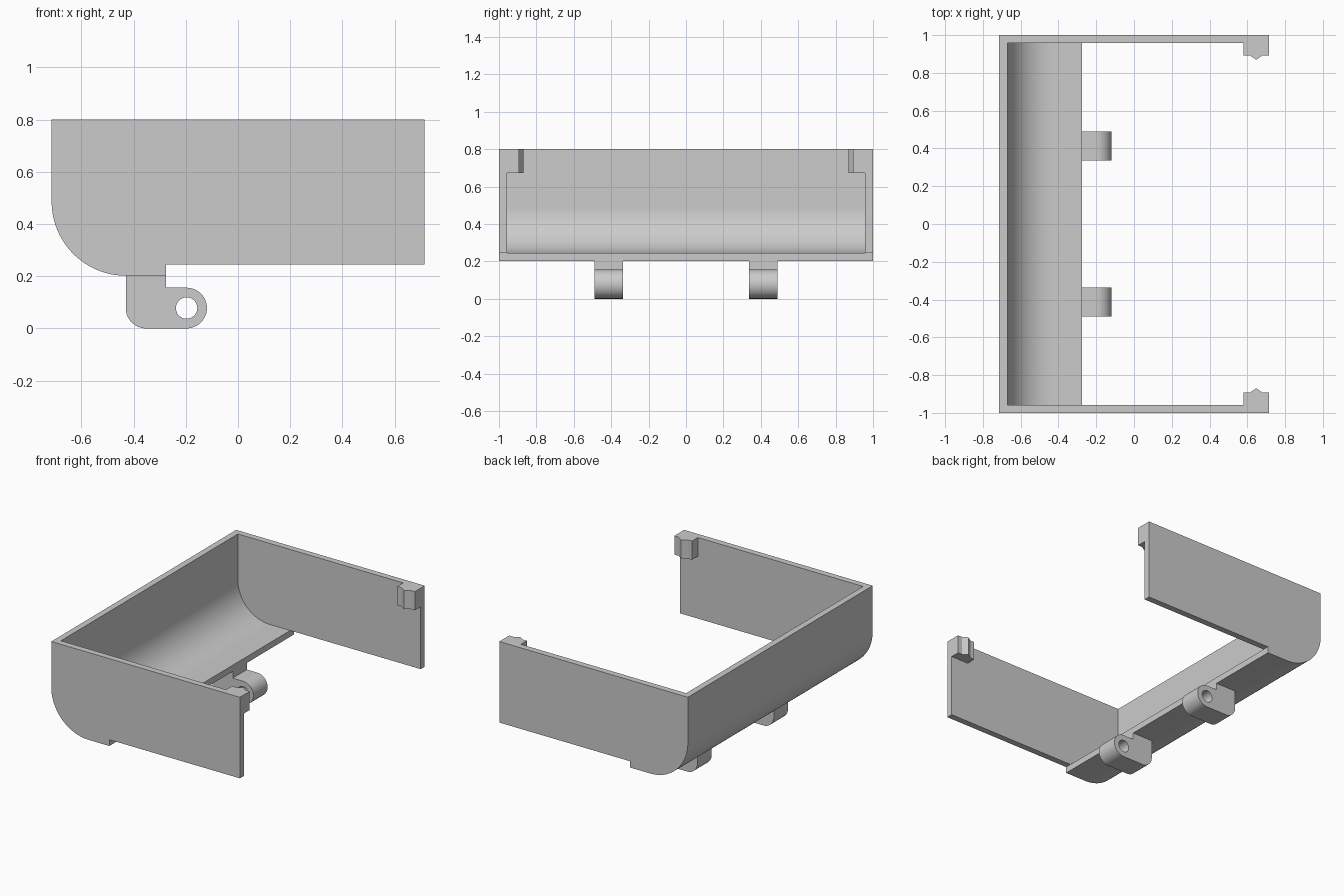
import bpy, bmesh
from math import sin, cos, pi, radians

if "Cube" in bpy.data.objects:
    bpy.data.objects.remove(bpy.data.objects["Cube"])

grey = bpy.data.materials.new("plain grey")
grey.use_nodes = True
GREY = (0.6, 0.6, 0.6, 1)
grey.diffuse_color = GREY
grey.node_tree.nodes["Principled BSDF"].inputs["Base Color"].default_value = GREY


def arc(cx, cz, r, start, end, n=24):
    """Points on an arc, angles in degrees."""
    angles = [radians(start + (end - start) * i / n) for i in range(n + 1)]
    return [(cx + r * cos(a), cz + r * sin(a)) for a in angles]


def extrude(name, loops, low, high, upright=True):
    """Extrude an outline (first loop) with holes (other loops).
    Upright outlines lie in xz and run along y; flat ones lie in xy and run along z."""
    curve = bpy.data.curves.new(name, "CURVE")
    curve.dimensions = "2D"
    curve.fill_mode = "BOTH"
    curve.extrude = (high - low) / 2
    for loop in loops:
        spline = curve.splines.new("POLY")
        spline.points.add(len(loop) - 1)
        for point, (u, v) in zip(spline.points, loop):
            point.co = (u, v, 0, 1)
        spline.use_cyclic_u = True
    obj = bpy.data.objects.new(name, curve)
    bpy.context.collection.objects.link(obj)
    mid = (low + high) / 2
    if upright:
        obj.rotation_euler.x = pi / 2
        obj.location.y = mid
    else:
        obj.location.z = mid
    bpy.ops.object.select_all(action="DESELECT")
    bpy.context.view_layer.objects.active = obj
    obj.select_set(True)
    bpy.ops.object.convert(target="MESH")
    obj = bpy.context.object
    bpy.ops.object.transform_apply(location=True, rotation=True, scale=True)
    bm = bmesh.new()
    bm.from_mesh(obj.data)
    bmesh.ops.remove_doubles(bm, verts=bm.verts, dist=0.0001)
    bmesh.ops.recalc_face_normals(bm, faces=bm.faces)
    bm.to_mesh(obj.data)
    bm.free()
    obj.data.materials.clear()
    obj.data.materials.append(grey)
    bpy.ops.object.shade_smooth_by_angle(angle=radians(30))
    return obj


# Main dimensions
END, TOP, BASE, FLOOR = 0.714, 0.8, 0.202, 0.245
WALL = 0.043
LIP = -0.275
BEND_X, BEND_Z, BEND_R = -0.43, 0.486, 0.284
INNER = 1 - WALL

outer_bend = arc(BEND_X, BEND_Z, BEND_R, 180, 270)
inner_bend = arc(BEND_X, BEND_Z, BEND_R - WALL, 270, 180)

# Curved back wall running into a short floor
extrude("curved_wall", [[(-END, TOP)] + outer_bend + [(LIP, BASE), (LIP, FLOOR)]
                        + inner_bend + [(-END + WALL, TOP)]], -INNER, INNER)

# Side walls with a step under the front of the floor
side = [(-END, TOP)] + outer_bend + [(LIP, BASE), (LIP, FLOOR), (END, FLOOR), (END, TOP)]
extrude("right_side_wall", [side], -1, -INNER)
extrude("left_side_wall", [side], INNER, 1)

# Catch blocks with a pointed ridge at the free ends
for name, s in (("right_catch", -1), ("left_catch", 1)):
    catch = [(0.58, INNER), (0.58, 0.893), (0.612, 0.893), (0.647, 0.87),
             (0.682, 0.893), (END, 0.893), (END, INNER)]
    extrude(name, [[(x, s * y) for x, y in catch]], 0.672, TOP, upright=False)

# Hinge lugs with pin holes
PIN_X, PIN_Z = -0.197, 0.078
lug = ([(LIP, BASE), (-0.43, BASE)] + arc(-0.352, PIN_Z, 0.078, 180, 270)
       + arc(PIN_X, PIN_Z, 0.078, -90, 90) + [(LIP, 0.156)])
hole = arc(PIN_X, PIN_Z, 0.041, 0, 350, 35)
for name, y in (("right_hinge_lug", -0.413), ("left_hinge_lug", 0.413)):
    extrude(name, [lug, hole], y - 0.077, y + 0.077)
